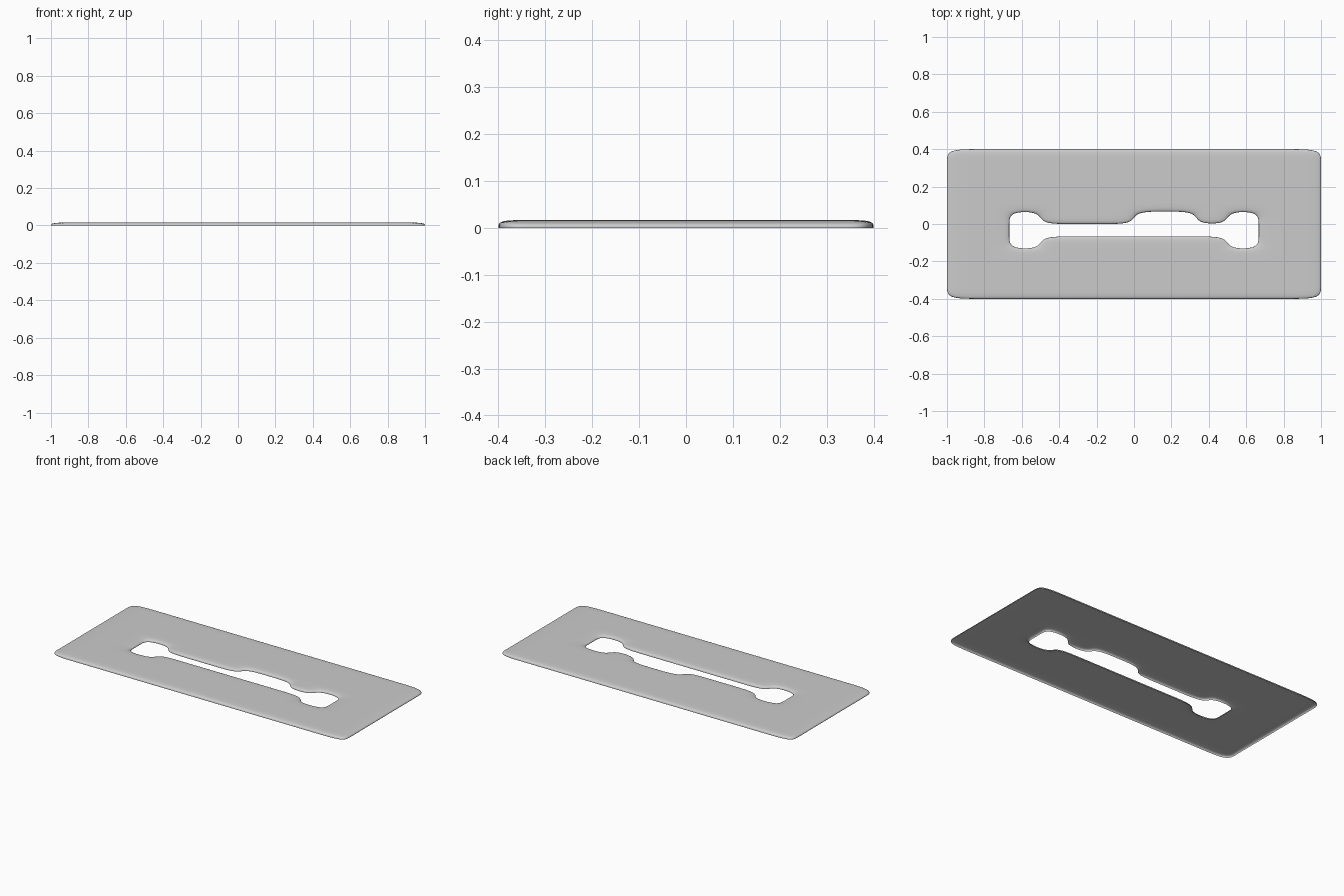
import bpy, bmesh

if "Cube" in bpy.data.objects:
    bpy.data.objects.remove(bpy.data.objects["Cube"])

N, W, D, H = 12, 2.0, 0.8, 0.0165

# Grid cells left open for the key-shaped slot: row -> columns
slot = {4: {2, 9}, 5: set(range(2, 10)), 6: {2, 6, 7, 9}}

# Top sheet
bm = bmesh.new()
verts = [[bm.verts.new((-W / 2 + W * i / N, -D / 2 + D * j / N, H))
          for i in range(N + 1)] for j in range(N + 1)]
for j in range(N):
    for i in range(N):
        if i not in slot.get(j, ()):
            bm.faces.new((verts[j][i], verts[j][i + 1],
                          verts[j + 1][i + 1], verts[j + 1][i]))
bmesh.ops.delete(bm, geom=[v for v in bm.verts if not v.link_faces], context='VERTS')

# Outer and slot rims turned down to the ground, underside open
rim = [e for e in bm.edges if e.is_boundary]
ext = bmesh.ops.extrude_edge_only(bm, edges=rim)
for v in ext['geom']:
    if isinstance(v, bmesh.types.BMVert):
        v.co.z = 0
bmesh.ops.recalc_face_normals(bm, faces=bm.faces[:])
top = max(bm.faces, key=lambda f: f.calc_center_median().z)
if top.normal.z < 0:
    bmesh.ops.reverse_faces(bm, faces=bm.faces[:])
for f in bm.faces:
    f.smooth = True

mesh = bpy.data.meshes.new("slotted_plate")
bm.to_mesh(mesh)
bm.free()
plate = bpy.data.objects.new("slotted_plate", mesh)
bpy.context.collection.objects.link(plate)

# Soft rounded edges
sub = plate.modifiers.new("rounding", 'SUBSURF')
sub.levels = sub.render_levels = 3
